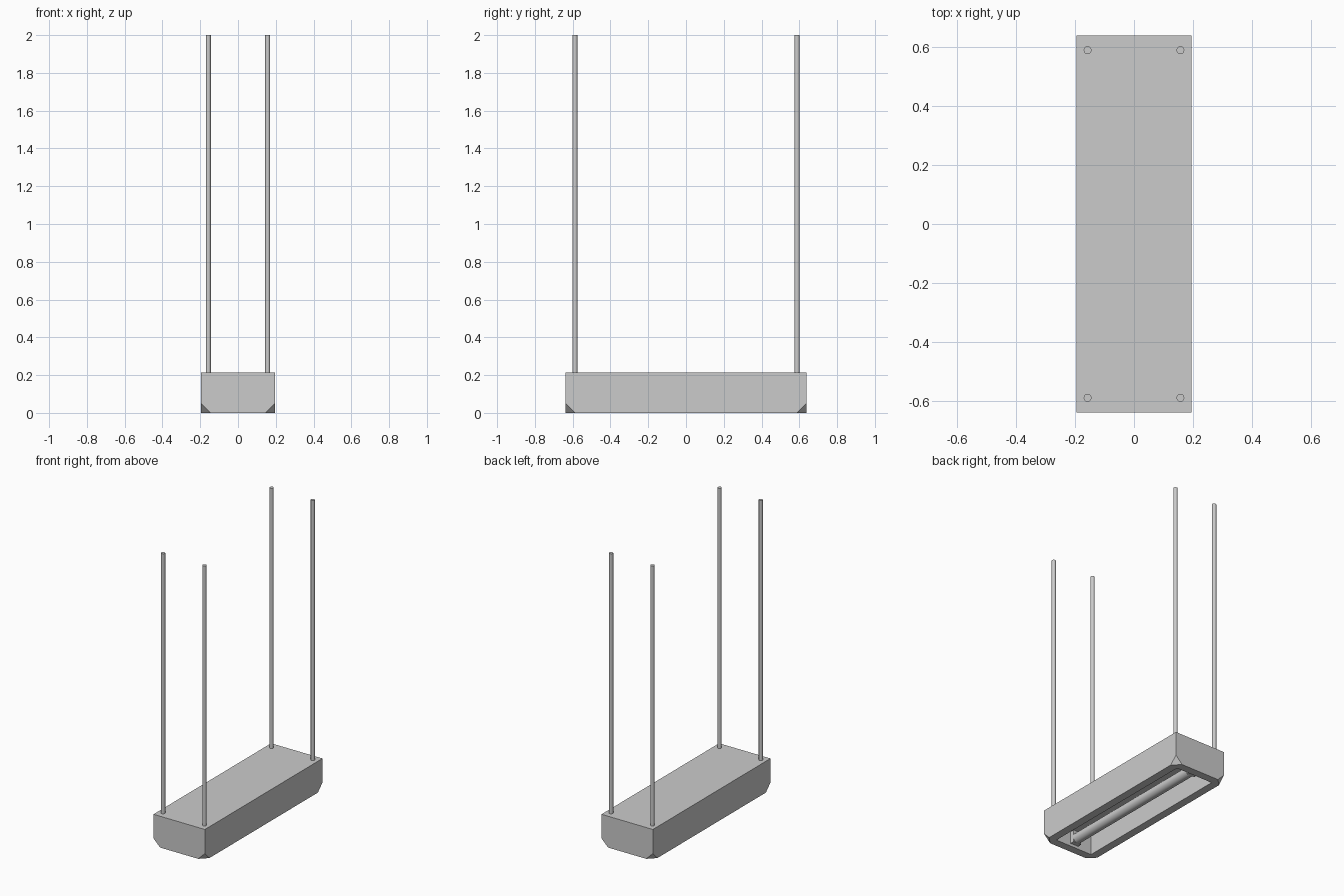
import bpy, bmesh, math
from mathutils import Vector

if "Cube" in bpy.data.objects:
    bpy.data.objects.remove(bpy.data.objects["Cube"])

W, L, H = 0.39, 1.276, 0.215   # housing size
RIM, DEPTH = 0.055, 0.165      # bottom rim width, recess depth


def add_object(name, bm):
    bmesh.ops.recalc_face_normals(bm, faces=bm.faces)
    mesh = bpy.data.meshes.new(name)
    bm.to_mesh(mesh)
    bm.free()
    ob = bpy.data.objects.new(name, mesh)
    bpy.context.collection.objects.link(ob)
    return ob


def box_mesh(size, centre):
    bm = bmesh.new()
    bmesh.ops.create_cube(bm, size=1)
    for v in bm.verts:
        v.co = Vector([v.co[i] * size[i] + centre[i] for i in range(3)])
    return bm


def cylinder(name, radius, length, centre, sides, along_y=False):
    rot = (math.pi / 2, 0, 0) if along_y else (0, 0, 0)
    bpy.ops.mesh.primitive_cylinder_add(vertices=sides, radius=radius, depth=length,
                                        location=centre, rotation=rot)
    ob = bpy.context.object
    ob.name = name
    bpy.ops.object.shade_smooth_by_angle(angle=math.radians(40))
    return ob


# Housing: box with its four lower corners cut off
bm = box_mesh((W, L, H), (0, 0, H / 2))
low = [v for v in bm.verts if v.co.z < 0.01]
bmesh.ops.bevel(bm, geom=low, offset=0.05, segments=1, affect='VERTICES')
housing = add_object("housing", bm)

# Open recess in the underside
cutter = add_object("recess_cutter", box_mesh(
    (W - 2 * RIM, L - 2 * RIM, DEPTH * 2), (0, 0, 0)))
cutter.hide_render = True
mod = housing.modifiers.new("recess", 'BOOLEAN')
mod.operation = 'DIFFERENCE'
mod.solver = 'EXACT'
mod.object = cutter
bpy.context.view_layer.objects.active = housing
bpy.ops.object.modifier_apply(modifier=mod.name)
bpy.data.objects.remove(cutter)

# Ballast channel above the lamp
add_object("ballast_channel", box_mesh((0.09, 1.14, 0.07), (0, 0, DEPTH - 0.033)))

# Lamp tube with a socket at each end
cylinder("lamp_tube", 0.034, 1.1, (0, 0, 0.048), 20, True)
for s in (-1, 1):
    add_object("lamp_socket", box_mesh((0.06, 0.03, 0.095), (0, s * 0.562, 0.0625)))

# Four hanging rods
for sx in (-1, 1):
    for sy in (-1, 1):
        cylinder("hanging_rod", 0.0135, 2.0 - H + 0.005,
                 (sx * 0.157, sy * 0.588, (2.0 + H - 0.005) / 2), 12)
